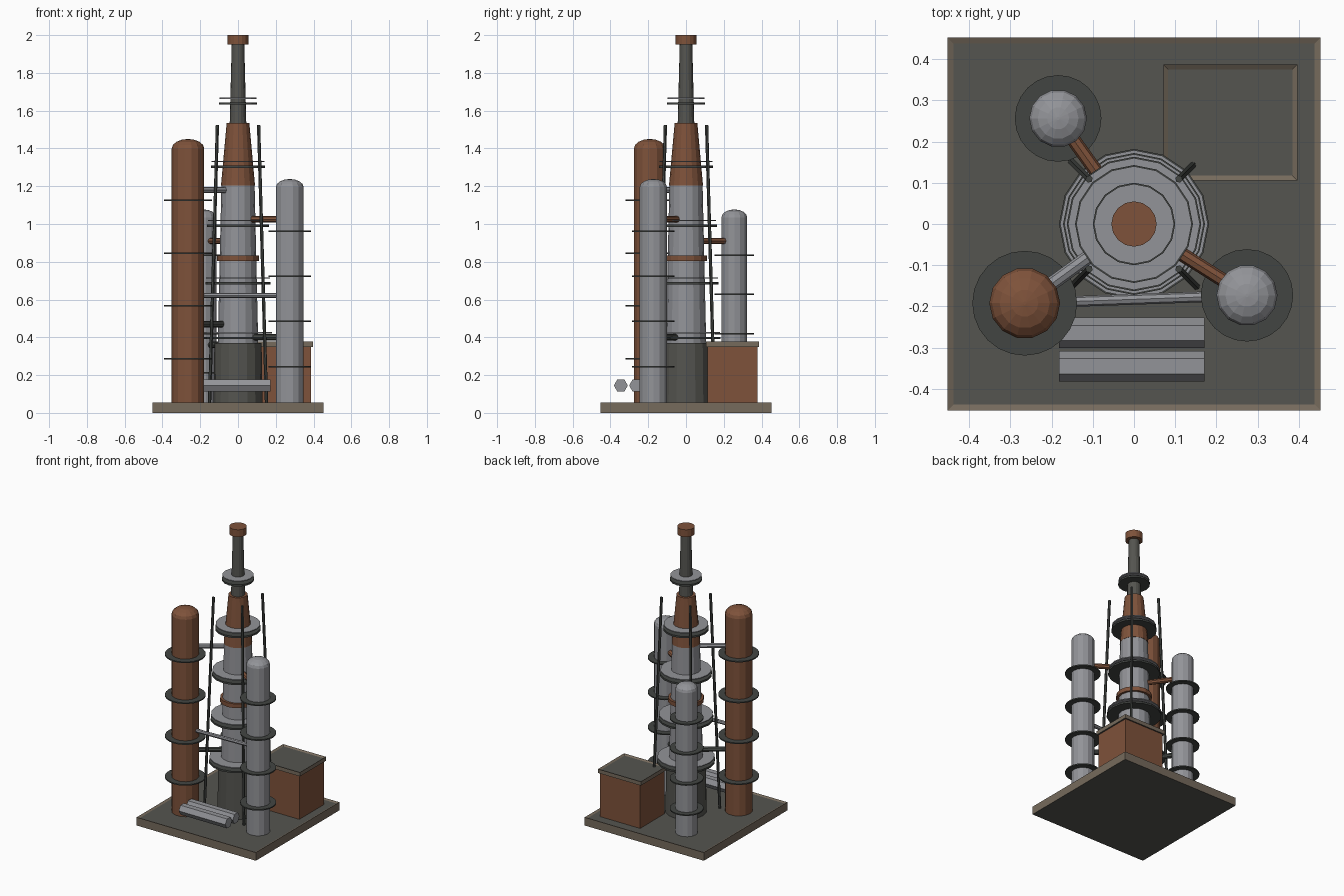
import bpy, bmesh, math
from mathutils import Vector

cube = bpy.data.objects.get("Cube")
if cube:
    bpy.data.objects.remove(cube, do_unlink=True)


def material(name, rgb):
    m = bpy.data.materials.new(name)
    m.use_nodes = True
    colour = (*rgb, 1)
    m.diffuse_color = colour
    m.node_tree.nodes["Principled BSDF"].inputs["Base Color"].default_value = colour
    return m


RUST = material("rust brown", (0.21, 0.085, 0.043))
STEEL = material("steel grey", (0.29, 0.295, 0.315))
DARK = material("dark grey", (0.09, 0.09, 0.08))
IRON = material("dark iron", (0.055, 0.06, 0.055))
TAUPE = material("taupe trim", (0.18, 0.145, 0.107))


def finish(name, bm, *mats):
    bmesh.ops.recalc_face_normals(bm, faces=bm.faces)
    mesh = bpy.data.meshes.new(name)
    bm.to_mesh(mesh)
    bm.free()
    for m in mats:
        mesh.materials.append(m)
    obj = bpy.data.objects.new(name, mesh)
    bpy.context.collection.objects.link(obj)
    return obj


def lathe(name, profile, mat, x=0, y=0, sides=16):
    """Closed solid of revolution from (radius, height) pairs."""
    bm = bmesh.new()
    rings = []
    for r, z in profile:
        rings.append([bm.verts.new((x + r * math.cos(a), y + r * math.sin(a), z))
                      for a in (math.tau * i / sides for i in range(sides))])
    for low, high in zip(rings, rings[1:]):
        for i in range(sides):
            j = (i + 1) % sides
            bm.faces.new((low[i], low[j], high[j], high[i]))
    bm.faces.new(rings[0])
    bm.faces.new(rings[-1])
    return finish(name, bm, mat)


def disc(name, r, z, h, mat, x=0, y=0, sides=24):
    return lathe(name, [(r, z), (r, z + h)], mat, x, y, sides)


def rod(name, start, end, r, mat, sides=8):
    a, b = Vector(start), Vector(end)
    bm = bmesh.new()
    bmesh.ops.create_cone(bm, cap_ends=True, segments=sides, radius1=r, radius2=r,
                          depth=(b - a).length)
    obj = finish(name, bm, mat)
    obj.location = (a + b) / 2
    obj.rotation_euler = (b - a).to_track_quat("Z", "Y").to_euler()
    return obj


def box(name, low, high, mats, rim=0, recess=0):
    """Box; with a rim, its top is inset and sunk, and floor and underside use mats[1]."""
    bm = bmesh.new()
    bmesh.ops.create_cube(bm, size=1)
    for v in bm.verts:
        v.co = [l + (c + 0.5) * (h - l) for l, h, c in zip(low, high, v.co)]
    if rim:
        top = max(bm.faces, key=lambda f: f.calc_center_median().z)
        under = min(bm.faces, key=lambda f: f.calc_center_median().z)
        bmesh.ops.inset_individual(bm, faces=[top], thickness=rim, depth=0)
        for v in top.verts:
            v.co.z -= recess
        top.material_index = under.material_index = 1
    return finish(name, bm, *mats)


# Ground slab and service building
box("base_slab", (-0.452, -0.452, 0), (0.452, 0.452, 0.056), (TAUPE, DARK), 0.021, 0.006)
box("building_walls", (0.083, 0.113, 0.045), (0.386, 0.378, 0.352), (RUST,))
box("building_roof", (0.071, 0.105, 0.35), (0.396, 0.387, 0.377), (TAUPE, DARK), 0.017, 0.008)

# Central column
lathe("column_foot", [(0.13, 0.04), (0.125, 0.37)], DARK)
lathe("column_body", [(0.107, 0.37), (0.088, 1.205)], STEEL)
lathe("column_band", [(0.112, 0.803), (0.112, 0.832)], RUST)
lathe("column_cone", [(0.09, 1.205), (0.06, 1.535)], RUST)
lathe("chimney", [(0.044, 1.53), (0.033, 1.96)], DARK)
lathe("chimney_cap", [(0.055, 1.95), (0.055, 2.0)], RUST)

# Round platforms, each a dark deck below a thin steel disc
for n, (r, z) in enumerate([(0.182, 0.39), (0.172, 0.68), (0.163, 0.985),
                            (0.143, 1.297), (0.1, 1.632)], 1):
    disc(f"platform_deck_{n}", r, z, 0.012, IRON, sides=16)
    disc(f"platform_top_{n}", r - 0.003, z + 0.031, 0.006, STEEL, sides=16)

# Four leaning masts around the column
for n, (sx, sy) in enumerate([(1, 1), (-1, 1), (-1, -1), (1, -1)], 1):
    rod(f"mast_{n}", (sx * 0.151, sy * 0.151, 0.045), (sx * 0.109, sy * 0.109, 1.525),
        0.009, IRON, 6)

# Side tanks with domes, collars and feed pipes into the column
tanks = [("right_tank", -0.265, -0.192, 0.086, 1.4, 0.05, 0.127, RUST, STEEL, 1.18, 0.47),
         ("left_tank", 0.274, -0.173, 0.074, 1.195, 0.043, 0.112, STEEL, RUST, 1.025, 0.4),
         ("back_tank", -0.184, 0.256, 0.07, 1.035, 0.042, 0.105, STEEL, RUST, 0.91, 0.36)]
for name, x, y, r, h, dome, collar, mat, pipe_mat, high, low in tanks:
    profile = [(r, 0.001), (r, h)]
    for k in (1, 2, 3):
        a = k * math.pi / 8
        profile.append((r * math.cos(a), h + dome * math.sin(a)))
    profile.append((0.004, h + dome))
    lathe(name, profile, mat, x, y, 14)
    for k in range(1, 5):
        disc(f"{name}_collar_{k}", collar, h * k / 5 + 0.002, 0.008, IRON, x, y)
    inner = 0.07 / math.hypot(x, y)
    for part, z, pm in (("upper", high, pipe_mat), ("lower", low, IRON)):
        rod(f"{name}_{part}_pipe", (x, y, z), (x * inner, y * inner, z), 0.017, pm)

# Pipe linking the two front tanks
rod("cross_pipe", (-0.265, -0.192, 0.622), (0.274, -0.173, 0.622), 0.013, STEEL)

# Pair of loose six-sided pipes at the front
for n, y in enumerate((-0.264, -0.345), 1):
    bm = bmesh.new()
    ends = [[bm.verts.new((x, y + 0.037 * math.cos(a), 0.145 + 0.037 * math.sin(a)))
             for a in (math.tau * i / 6 for i in range(6))] for x in (-0.182, 0.171)]
    for i in range(6):
        j = (i + 1) % 6
        bm.faces.new((ends[0][i], ends[0][j], ends[1][j], ends[1][i]))
    for end in ends:
        bm.faces.new(end)
    finish(f"front_pipe_{n}", bm, STEEL)
